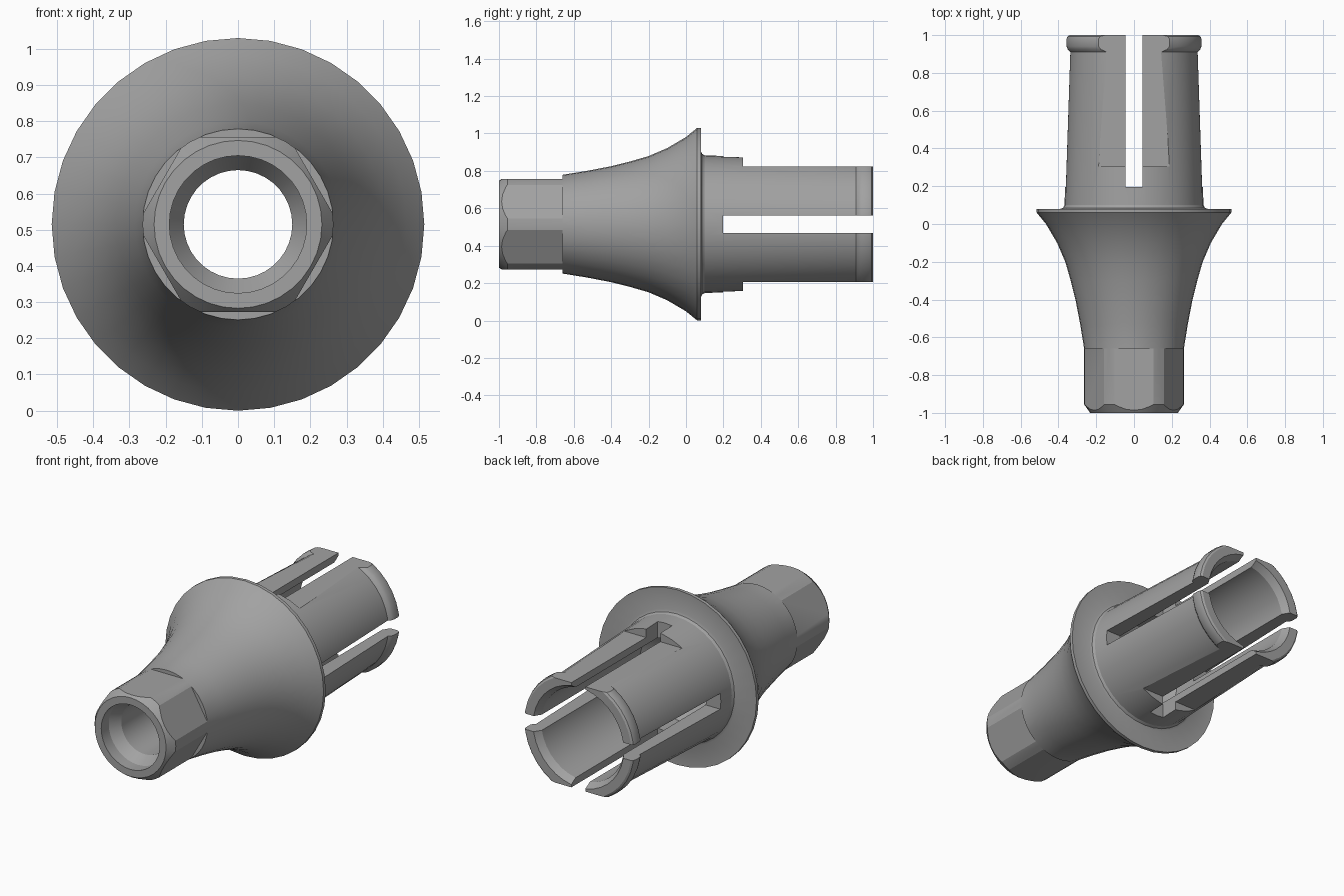
import bpy, bmesh, math
from mathutils import Matrix, Vector

if "Cube" in bpy.data.objects:
    bpy.data.objects.remove(bpy.data.objects["Cube"], do_unlink=True)

AXIS_Z = 0.515
SEGMENTS = 36

metal = bpy.data.materials.new("satin grey metal")
metal.use_nodes = True
GREY = (0.36, 0.36, 0.36, 1)
metal.diffuse_color = GREY
metal.node_tree.nodes["Principled BSDF"].inputs["Base Color"].default_value = GREY


def add_object(name, bm):
    bmesh.ops.recalc_face_normals(bm, faces=bm.faces)
    mesh = bpy.data.meshes.new(name)
    bm.to_mesh(mesh)
    bm.free()
    mesh.materials.append(metal)
    obj = bpy.data.objects.new(name, mesh)
    bpy.context.collection.objects.link(obj)
    return obj


def lathe(name, profile):
    """Revolve a closed (y, radius) profile around the long axis."""
    bm = bmesh.new()
    rings = []
    for i in range(SEGMENTS):
        a = math.tau * i / SEGMENTS
        rings.append([bm.verts.new((r * math.cos(a), y, AXIS_Z + r * math.sin(a)))
                      for y, r in profile])
    n = len(profile)
    for i in range(SEGMENTS):
        a, b = rings[i], rings[(i + 1) % SEGMENTS]
        for j in range(n):
            k = (j + 1) % n
            bm.faces.new((a[j], a[k], b[k], b[j]))
    return add_object(name, bm)


def box(name, x, y, z, angle=0):
    """Box from ranges, z measured from the axis, turned about the axis."""
    bm = bmesh.new()
    bmesh.ops.create_cube(bm, size=1)
    low, high = Vector((x[0], y[0], z[0])), Vector((x[1], y[1], z[1]))
    size = high - low
    move = (Matrix.Translation((0, 0, AXIS_Z)) @ Matrix.Rotation(angle, 4, "Y")
            @ Matrix.Translation((low + high) / 2) @ Matrix.Diagonal((*size, 1)))
    bm.transform(move)
    obj = add_object(name, bm)
    obj.hide_render = True
    return obj


# Outer contour from the nose to the sleeve tip
nose = [(-1, 0.19), (-1, 0.232), (-0.955, 0.264), (-0.66, 0.264)]
flare = [(-0.53, 0.285), (-0.4, 0.31), (-0.3, 0.335), (-0.2, 0.364),
         (-0.1, 0.407), (0, 0.466), (0.06, 0.515), (0.08, 0.515)]
sleeve = [(0.08, 0.39), (0.086, 0.376), (0.1, 0.368), (0.91, 0.341),
          (0.925, 0.355), (0.94, 0.361), (0.98, 0.361), (0.993, 0.356), (1, 0.345)]
# Inner contour back to the nose, with a narrow screw seat
bore = [(1, 0.295), (0.96, 0.27), (0.05, 0.27), (-0.06, 0.15),
        (-0.87, 0.15), (-0.93, 0.19)]
body = lathe("connector_body", nose + flare + sleeve + bore)

# Six wrench flats on the nose
cutters = [box("nose_flat_cutter", (-0.3, 0.3), (-1.2, -0.66), (0.242, 0.5),
               math.radians(60 * i)) for i in range(6)]
# Flats on the top and bottom of the sleeve
cutters += [box("sleeve_flat_cutter", (-0.5, 0.5), (0.305, 1.2), (0.308, 0.7),
                math.pi * i) for i in range(2)]
# Crossed slots that split the sleeve into four fingers
cutters += [box("slot_cutter", (-0.046, 0.046), (0.197, 1.2), (-0.7, 0.7),
                math.pi / 2 * i) for i in range(2)]

bpy.context.view_layer.objects.active = body
for cutter in cutters:
    mod = body.modifiers.new("cut", "BOOLEAN")
    mod.operation = "DIFFERENCE"
    mod.solver = "EXACT"
    mod.object = cutter
    bpy.ops.object.modifier_apply(modifier=mod.name)
    bpy.data.objects.remove(cutter, do_unlink=True)

# Smooth the round surfaces and keep machined edges crisp
bpy.ops.object.select_all(action="DESELECT")
body.select_set(True)
bpy.ops.object.shade_smooth_by_angle(angle=math.radians(25))
